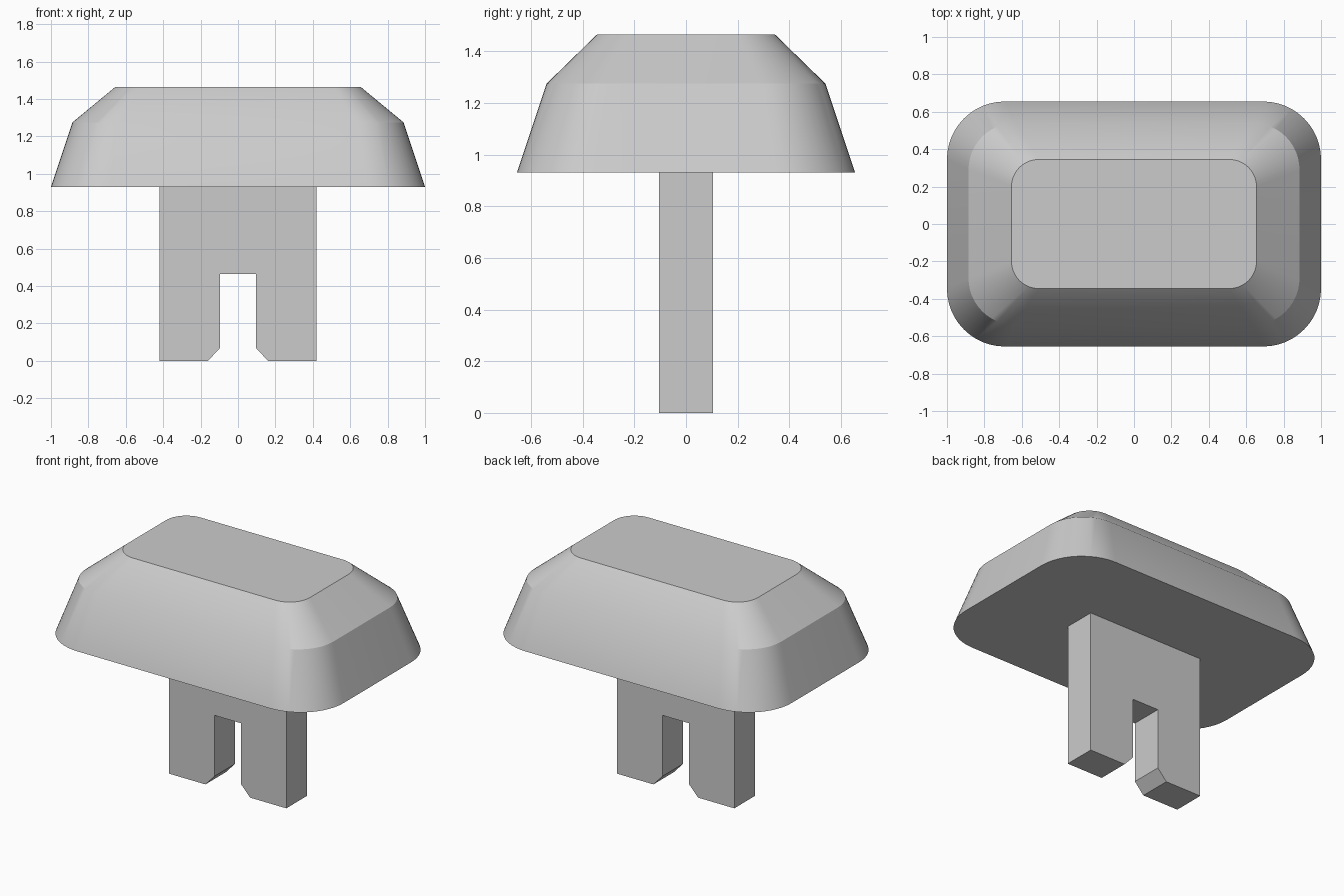
import bpy
import bmesh
import math

if "Cube" in bpy.data.objects:
    bpy.data.objects.remove(bpy.data.objects["Cube"], do_unlink=True)

grey = bpy.data.materials.new("light_grey")
grey.use_nodes = True
colour = (0.6, 0.6, 0.6, 1)
grey.diffuse_color = colour
grey.node_tree.nodes["Principled BSDF"].inputs["Base Color"].default_value = colour


def finish(bm, name):
    bmesh.ops.recalc_face_normals(bm, faces=bm.faces)
    mesh = bpy.data.meshes.new(name)
    bm.to_mesh(mesh)
    bm.free()
    obj = bpy.data.objects.new(name, mesh)
    bpy.context.collection.objects.link(obj)
    mesh.materials.append(grey)
    return obj


def rounded_ring(bm, half_x, half_y, radius, z, steps=12):
    """Ring of vertices around a rounded rectangle."""
    ring = []
    for corner, (sx, sy) in enumerate([(1, 1), (-1, 1), (-1, -1), (1, -1)]):
        for i in range(steps + 1):
            a = math.pi / 2 * (corner + i / steps)
            ring.append(bm.verts.new((sx * (half_x - radius) + radius * math.cos(a),
                                      sy * (half_y - radius) + radius * math.sin(a), z)))
    return ring


# Cap: three rounded rectangles, bridged into a steep wall and a sloped shoulder
bm = bmesh.new()
rings = [rounded_ring(bm, *size) for size in (
    (1.0, 0.655, 0.31, 0.93), (0.885, 0.54, 0.25, 1.275), (0.655, 0.345, 0.145, 1.465))]
for low, high in zip(rings, rings[1:]):
    for i in range(len(low)):
        j = (i + 1) % len(low)
        bm.faces.new((low[i], low[j], high[j], high[i]))
bm.faces.new(rings[0])
bm.faces.new(rings[-1])
cap = finish(bm, "cap")
bpy.ops.object.select_all(action="DESELECT")
cap.select_set(True)
bpy.context.view_layer.objects.active = cap
bpy.ops.object.shade_smooth_by_angle(angle=math.radians(30))

# Stem: forked plate with a chamfered slot mouth
half = [(0.42, 0.93), (0.42, 0), (0.16, 0), (0.095, 0.07), (0.095, 0.465)]
outline = half + [(-x, z) for x, z in reversed(half)]
bm = bmesh.new()
plate = bm.faces.new([bm.verts.new((x, -0.105, z)) for x, z in outline])
extruded = bmesh.ops.extrude_face_region(bm, geom=[plate])["geom"]
bmesh.ops.translate(bm, vec=(0, 0.21, 0),
                    verts=[v for v in extruded if isinstance(v, bmesh.types.BMVert)])
finish(bm, "forked_stem")
